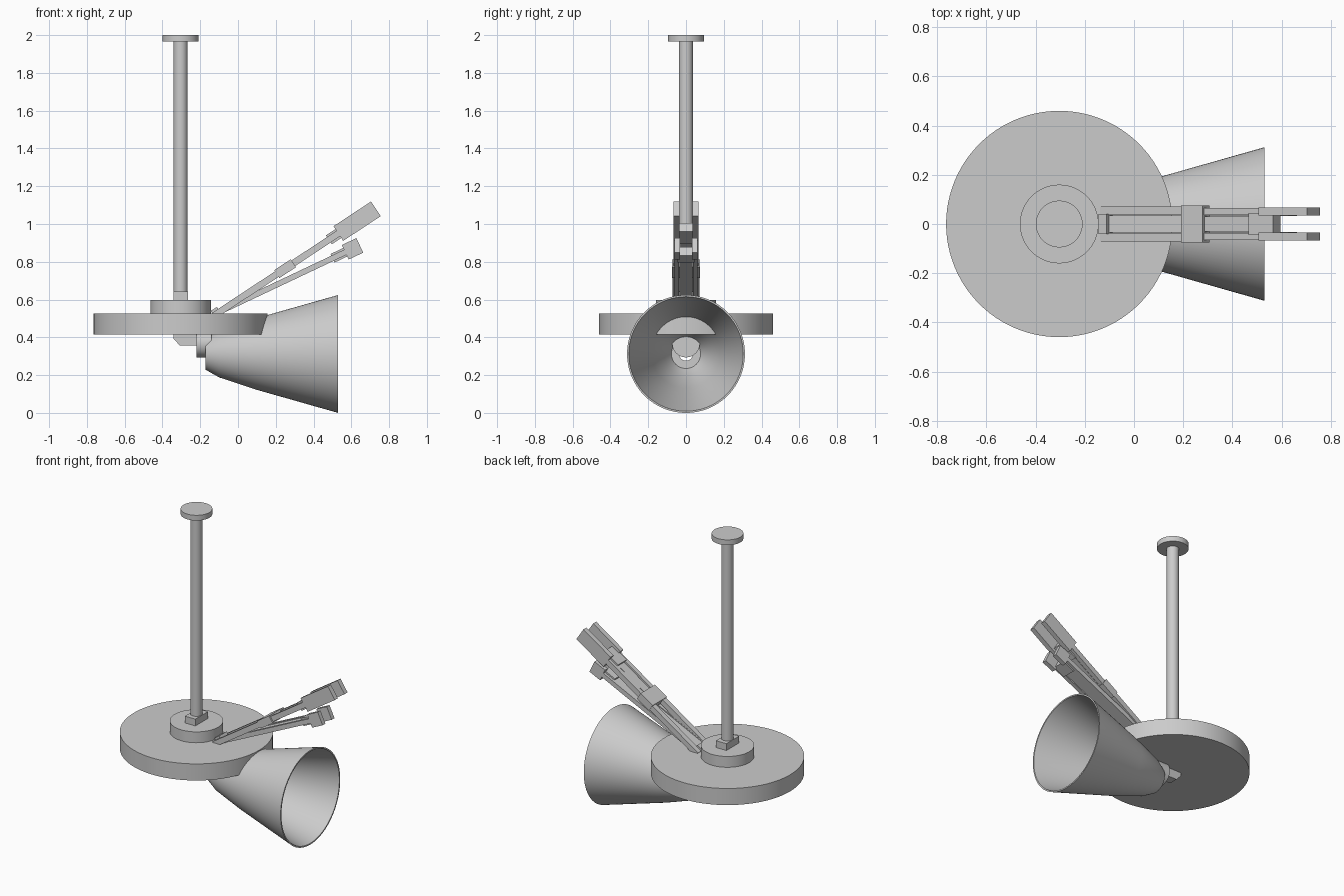
import bpy, bmesh, math
from mathutils import Vector, Matrix

if "Cube" in bpy.data.objects:
    bpy.data.objects.remove(bpy.data.objects["Cube"])

grey = bpy.data.materials.new("plain_grey")
grey.diffuse_color = (0.6, 0.6, 0.6, 1)
grey.use_nodes = True
grey.node_tree.nodes["Principled BSDF"].inputs["Base Color"].default_value = grey.diffuse_color


def finish(name, bm, smooth=False):
    bmesh.ops.recalc_face_normals(bm, faces=bm.faces)
    me = bpy.data.meshes.new(name)
    bm.to_mesh(me)
    bm.free()
    me.materials.append(grey)
    ob = bpy.data.objects.new(name, me)
    bpy.context.collection.objects.link(ob)
    if smooth:
        bpy.ops.object.select_all(action='DESELECT')
        ob.select_set(True)
        bpy.context.view_layer.objects.active = ob
        bpy.ops.object.shade_smooth_by_angle(angle=math.radians(30))
    return ob


def lathe(name, profile, origin, along_x=False, closed=False, n=64):
    """Spin (height, radius) points round the z or x axis."""
    bm = bmesh.new()
    rings = []
    for h, r in profile:
        ring = []
        for i in range(n):
            a = 2 * math.pi * i / n
            c, s = r * math.cos(a), r * math.sin(a)
            p = Vector((h, c, s)) if along_x else Vector((c, s, h))
            ring.append(bm.verts.new(p + Vector(origin)))
        rings.append(ring)
    pairs = list(zip(rings, rings[1:]))
    if closed:
        pairs.append((rings[-1], rings[0]))
    else:
        bm.faces.new(rings[0])
        bm.faces.new(rings[-1])
    for a, b in pairs:
        for i in range(n):
            j = (i + 1) % n
            bm.faces.new((a[i], a[j], b[j], b[i]))
    return finish(name, bm, True)


def box(name, lo, hi, matrix=Matrix()):
    bm = bmesh.new()
    lo, hi = Vector(lo), Vector(hi)
    bmesh.ops.create_cube(bm, size=1)
    for v in bm.verts:
        v.co = matrix @ Vector([(lo[i] + hi[i]) / 2 + v.co[i] * (hi[i] - lo[i]) for i in range(3)])
    return finish(name, bm)


# Ceiling pole, cap, hub and wide disc
X = -0.304
lathe("disc", [(0.415, 0.46), (0.525, 0.46)], (X, 0, 0), n=96)
lathe("hub", [(0.52, 0.16), (0.597, 0.16)], (X, 0, 0))
lathe("pole", [(0.59, 0.037), (1.97, 0.037)], (X, 0, 0), n=48)
lathe("pole_cap", [(1.965, 0.095), (2.0, 0.095)], (X, 0, 0))
box("pole_clamp", (-0.342, -0.066, 0.59), (-0.266, 0.066, 0.642))

# Hollow horn, open at both ends
lathe("horn", [(-0.172, 0.036), (-0.172, 0.083), (-0.10, 0.124), (0.10, 0.19), (0.53, 0.312),
               (0.53, 0.303), (0.10, 0.181), (-0.10, 0.115), (-0.165, 0.077), (-0.165, 0.036)],
      (0, 0, 0.312), True, True, 96)

# Mount below the disc that carries the horn
lathe("horn_mount", [(-0.22, 0.073), (-0.14, 0.073)], (0, 0, 0.367), True)
bm = bmesh.new()
side = [(-0.342, 0.42), (-0.342, 0.393), (-0.308, 0.357), (-0.215, 0.357), (-0.215, 0.42)]
f = bm.faces.new([bm.verts.new((x, -0.03, z)) for x, z in side])
ext = bmesh.ops.extrude_face_region(bm, geom=[f])
bmesh.ops.translate(bm, vec=(0, 0.06, 0),
                    verts=[v for v in ext["geom"] if isinstance(v, bmesh.types.BMVert)])
finish("mount_bracket", bm)


def frame(x, z, degrees):
    """Arm frame: local x runs out along the arm."""
    return Matrix.Translation((x, 0, z)) @ Matrix.Rotation(-math.radians(degrees), 4, 'Y')


# Upper arm: twin rails, cross blocks and forked tips
U = frame(-0.12, 0.52, 33.4)
for s, tag in ((1, "left"), (-1, "right")):
    def pair(name, x0, x1, y0, y1, t, m):
        ys = sorted((s * y0, s * y1))
        box(name + "_" + tag, (x0, ys[0], -t / 2), (x1, ys[1], t / 2), m)
    pair("upper_rail_inner", -0.01, 0.44, 0.037, 0.072, 0.035, U)
    pair("upper_rail_outer", 0.43, 0.80, 0.037, 0.066, 0.035, U)
    pair("upper_tip", 0.78, 1.018, 0.035, 0.067, 0.093, U)
    # Lower arm rails and tips
    L = frame(-0.11, 0.53, 25.3)
    pair("lower_rail", 0.0, 0.76, 0.036, 0.062, 0.03, L)
    pair("lower_tip", 0.75, 0.835, 0.033, 0.062, 0.085, L)
box("upper_root_block", (-0.01, -0.04, -0.025), (0.03, 0.04, 0.03), U)
box("upper_cross_block", (0.39, -0.075, -0.025), (0.495, 0.075, 0.025), U)
box("upper_middle_bar", (0.48, -0.03, -0.012), (0.76, 0.03, 0.012), U)
box("upper_end_block", (0.72, -0.045, -0.028), (0.84, 0.045, 0.028), U)
box("lower_middle_bar", (0.0, -0.034, -0.01), (0.70, 0.034, 0.01), L)
box("lower_end_block", (0.675, -0.045, -0.025), (0.76, 0.045, 0.025), L)
